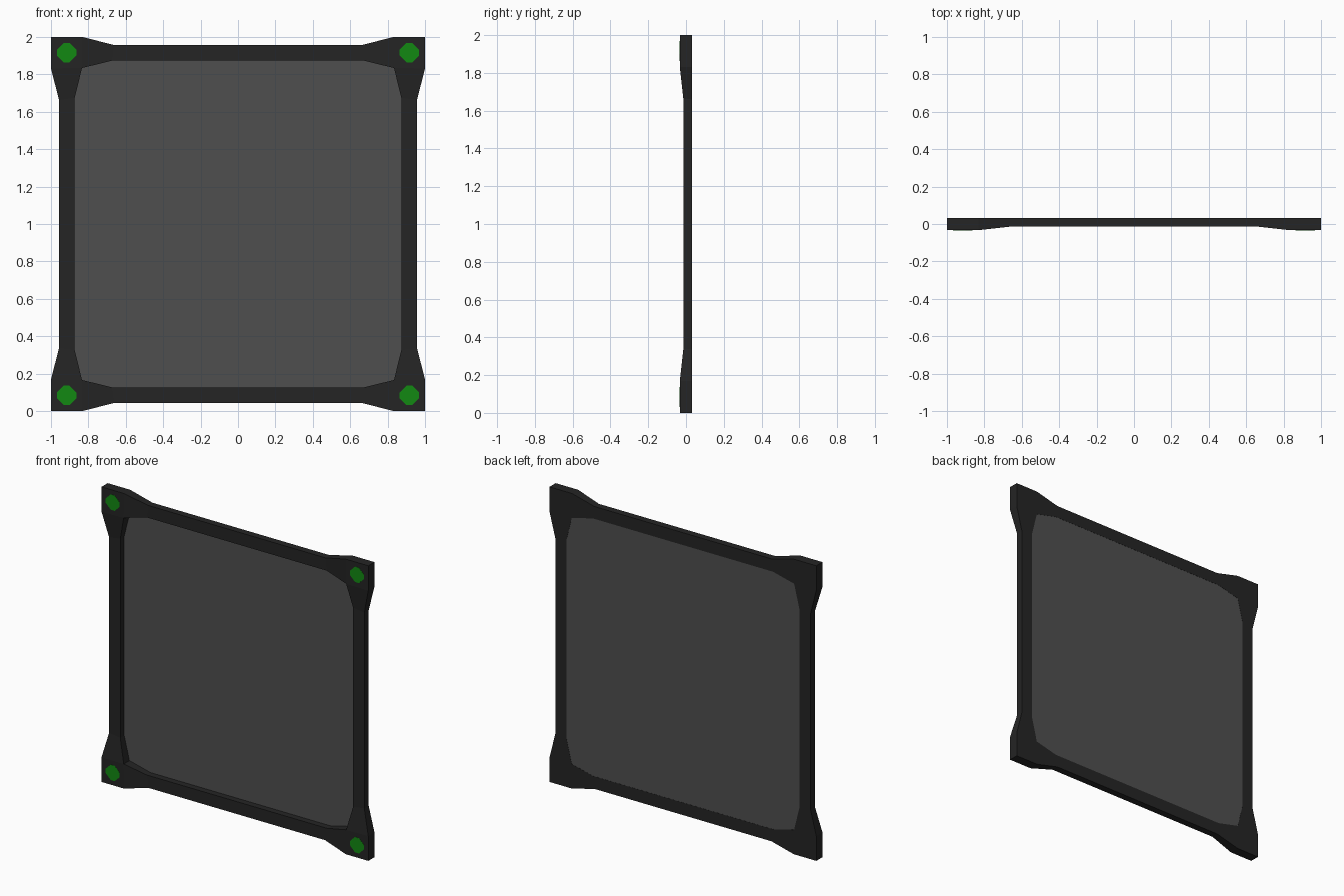
import bpy, bmesh

if "Cube" in bpy.data.objects:
    bpy.data.objects.remove(bpy.data.objects["Cube"])

BACK, CORNER, BAR = 0.033, -0.033, -0.014   # y of rear, corner pads, thin bars


def material(name, rgb):
    m = bpy.data.materials.new(name)
    m.diffuse_color = (*rgb, 1)
    m.use_nodes = True
    m.node_tree.nodes["Principled BSDF"].inputs["Base Color"].default_value = m.diffuse_color
    return m


def finish(bm, name, mat):
    bmesh.ops.remove_doubles(bm, verts=bm.verts, dist=1e-5)
    bmesh.ops.recalc_face_normals(bm, faces=bm.faces)
    me = bpy.data.meshes.new(name)
    bm.to_mesh(me)
    bm.free()
    me.materials.append(mat)
    ob = bpy.data.objects.new(name, me)
    bpy.context.collection.objects.link(ob)
    return ob


def turn(p, k):
    # quarter turns about the frame centre
    x, z = p
    for _ in range(k):
        x, z = -z, x
    return x, z


def plate(name, pts, y0, y1, mat):
    bm = bmesh.new()
    a = [bm.verts.new((x, y0, z + 1)) for x, z in pts]
    b = [bm.verts.new((x, y1, z + 1)) for x, z in pts]
    bm.faces.new(a)
    bm.faces.new(b)
    for i in range(len(pts)):
        j = (i + 1) % len(pts)
        bm.faces.new((a[i], a[j], b[j], b[i]))
    return finish(bm, name, mat)


frame_mat = material("frame black", (0.018, 0.018, 0.018))
panel_mat = material("panel grey", (0.078, 0.078, 0.078))
green_mat = material("marker green", (0.006, 0.25, 0.006))

# Frame: one corner as (outer, inner, front y), turned four times
corner = [
    ((0.957, 0.663), (0.873, 0.675), BAR),
    ((1.0, 0.832), (0.834, 0.834), CORNER),
    ((1.0, 1.0), (0.834, 0.834), CORNER),
    ((0.832, 1.0), (0.834, 0.834), CORNER),
    ((0.663, 0.957), (0.675, 0.873), BAR),
]
ring = [(turn(o, k), turn(i, k), y) for k in range(4) for o, i, y in corner]

bm = bmesh.new()
for n, (o1, i1, y1) in enumerate(ring):
    o2, i2, y2 = ring[(n + 1) % len(ring)]
    quads = [
        [(o1, y1), (o2, y2), (i2, y2), (i1, y1)],           # front
        [(o1, BACK), (o2, BACK), (i2, BACK), (i1, BACK)],   # rear
        [(o1, y1), (o2, y2), (o2, BACK), (o1, BACK)],       # outer wall
        [(i1, y1), (i2, y2), (i2, BACK), (i1, BACK)],       # inner wall
    ]
    for q in quads:
        q = list(dict.fromkeys(q))   # drop repeated corner points
        if len(q) > 2:
            bm.faces.new([bm.verts.new((p[0], y, p[1] + 1)) for p, y in q])
finish(bm, "frame", frame_mat)

# Panel set near the rear of the opening
inner = list(dict.fromkeys(i for _, i, _ in ring))
plate("panel", inner, 0.028, 0.032, panel_mat)

# Blunt diamond markers on the corner pads
half, cut = 0.052, 0.015
diamond = [turn(p, k) for k in range(4) for p in ((half, -cut), (half, cut))]
for sx in (-1, 1):
    for sz in (-1, 1):
        pts = [(x + sx * 0.916, z + sz * 0.916) for x, z in diamond]
        plate("corner_marker", pts, CORNER - 0.001, CORNER + 0.002, green_mat)
